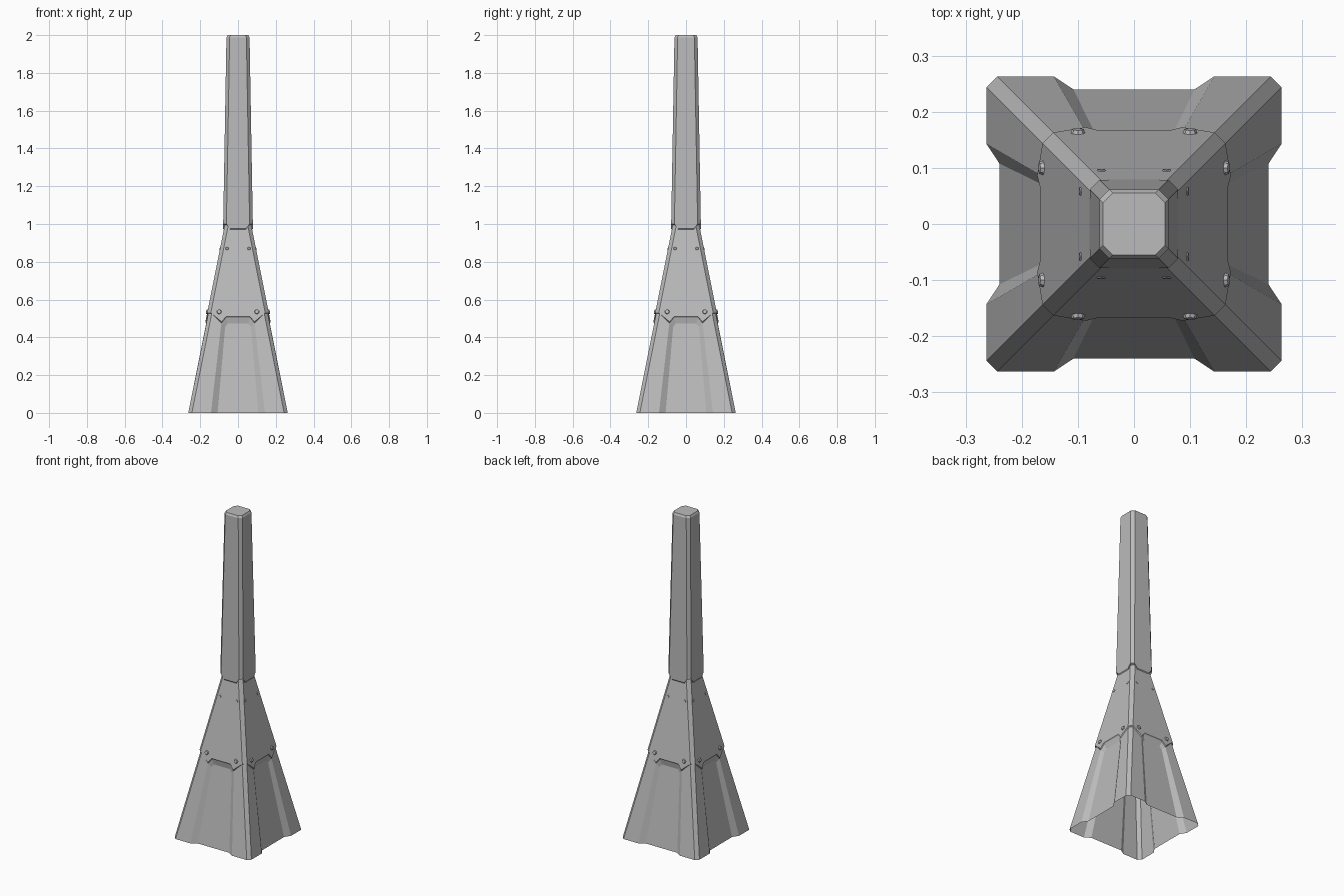
import bpy, bmesh, math
from mathutils import Matrix, Vector

cube = bpy.data.objects.get("Cube")
if cube:
    bpy.data.objects.remove(cube)

grey = bpy.data.materials.new("grey_concrete")
grey.use_nodes = True
colour = (0.5, 0.5, 0.5, 1)
grey.diffuse_color = colour
grey.node_tree.nodes["Principled BSDF"].inputs["Base Color"].default_value = colour

CHAMFER = 0.019
SLOPE = 0.2          # how fast the skirt narrows with height


def finish(bm, name, angle=20):
    bmesh.ops.remove_doubles(bm, verts=bm.verts, dist=0.0002)
    mesh = bpy.data.meshes.new(name)
    bm.to_mesh(mesh)
    bm.free()
    ob = bpy.data.objects.new(name, mesh)
    bpy.context.collection.objects.link(ob)
    mesh.materials.append(grey)
    return ob


def mirrored(points):
    """Complete a right-hand half edge, corner first, with its left half."""
    return points + [Vector((-p.x, p.y, p.z)) for p in reversed(points)]


def four_sides(bm, faces, corner_edges):
    """Repeat the faces of the front around the axis and close the corners."""
    for k in range(4):
        turn = Matrix.Rotation(k * math.pi / 2, 3, 'Z')
        nxt = Matrix.Rotation((k + 1) * math.pi / 2, 3, 'Z')
        for f in faces:
            bm.faces.new([bm.verts.new(turn @ p) for p in f])
        for a, b in corner_edges:
            left = [Vector((-p.x, p.y, p.z)) for p in (a, b)]
            quad = [turn @ a, nxt @ left[0], nxt @ left[1], turn @ b]
            bm.faces.new([bm.verts.new(p) for p in quad])


def strips(a, b):
    return [[a[i + 1], a[i], b[i], b[i + 1]] for i in range(len(a) - 1)]


def flip(p):
    return Vector((-p.x, p.y, p.z))


def lower(x, z, depth=0.0):
    return Vector((x, -(0.263 - SLOPE * z - depth), z))


def upper(x, z):
    return Vector((x, -(0.269 - SLOPE * z), z))


def corner(surface, z):
    """Point where the front panel meets the corner chamfer."""
    p = surface(0, z)
    p.x = -p.y - CHAMFER
    return p


# Lower skirt: open shell with a recessed panel on each side
foot, seam = corner(lower, 0), corner(lower, 0.525)
rim = [lower(0.143, 0), lower(0.088, 0.475), lower(0.065, 0.505)]
inner = [lower(0.108, 0, 0.023), lower(0.068, 0.455, 0.013), lower(0.055, 0.472, 0.013)]
flank = [rim[0], foot, seam, rim[1]]
rim_all, inner_all = mirrored(rim), mirrored(inner)
faces = [flank[::-1], [flip(p) for p in flank]]
faces += [f[::-1] for f in strips(rim_all, inner_all)]
faces.append(inner_all[::-1])
bm = bmesh.new()
four_sides(bm, [f[::-1] for f in faces], [(foot, seam)])
bmesh.ops.recalc_face_normals(bm, faces=bm.faces)
finish(bm, "lower_skirt")

# Upper skirt: overlaps the lower one with a thin stepped lip
edge_in = mirrored([seam, rim[1], rim[2]])
half = [corner(upper, 0.53), upper(0.086, 0.482), upper(0.063, 0.511)]
edge_out = mirrored(half)
top = corner(upper, 1.0)
faces = strips(edge_in, edge_out) + [edge_out[::-1] + [flip(top), top]]
faces[-1] = edge_out[::-1] + [top, flip(top)]
bm = bmesh.new()
four_sides(bm, faces, [(seam, half[0]), (half[0], top)])
bmesh.ops.recalc_face_normals(bm, faces=bm.faces)
finish(bm, "upper_skirt")


# Column: tapered shaft with a dipped lower lip and a softened cap
def shaft(x, z, inset=0.0):
    return Vector((x, -(0.0785 - 0.0175 * (z - 1) - inset), z))


def shaft_corner(z, inset=0.0):
    p = shaft(0, z, inset)
    p.x = -p.y - 0.017
    return p


lip_half = [shaft_corner(1.0), shaft(0.042, 0.975)]
lip_in = mirrored([shaft_corner(0.994, 0.01), shaft(0.04, 0.967, 0.006)])
lip = mirrored(lip_half)
eave, cap = shaft_corner(1.988), shaft_corner(2.0, 0.006)
faces = strips(lip_in, lip)
faces.append(lip[::-1] + [eave, flip(eave)])
faces.append([flip(eave), eave, cap, flip(cap)])
bm = bmesh.new()
four_sides(bm, faces, [(lip_in[0], lip[0]), (lip[0], eave), (eave, cap)])
bmesh.ops.remove_doubles(bm, verts=bm.verts, dist=0.0002)
crown = [v for v in bm.verts if v.co.z > 1.999]
crown.sort(key=lambda v: math.atan2(v.co.y, v.co.x))
bm.faces.new(crown)
bmesh.ops.recalc_face_normals(bm, faces=bm.faces)
finish(bm, "column")


# Bolts: large pair above the seam and small pair below the column
def bolts(name, x, z, radius, height, sides):
    bm = bmesh.new()
    tilt = Matrix.Rotation(math.pi / 2 - math.atan(SLOPE), 4, 'X')
    for k in range(4):
        turn = Matrix.Rotation(k * math.pi / 2, 4, 'Z')
        for s in (-1, 1):
            place = turn @ Matrix.Translation(upper(s * x, z)) @ tilt
            bmesh.ops.create_cone(bm, cap_ends=True, segments=sides, radius1=radius,
                                  radius2=radius * 0.7, depth=height * 2, matrix=place)
    finish(bm, name)


bolts("seam_bolts", 0.1, 0.535, 0.015, 0.007, 8)
bolts("collar_bolts", 0.058, 0.87, 0.01, 0.002, 6)
